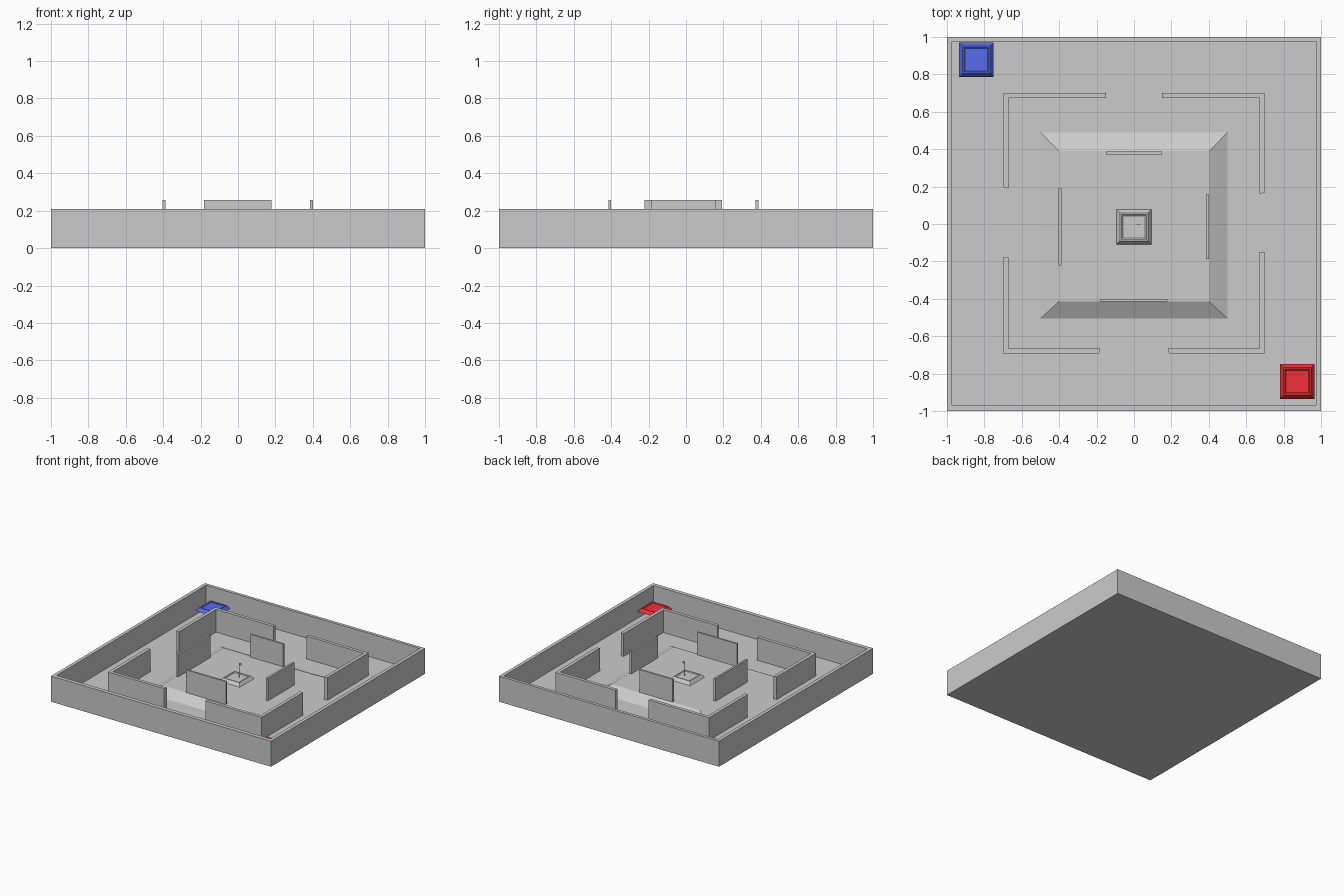
import bpy, bmesh

if "Cube" in bpy.data.objects:
    bpy.data.objects.remove(bpy.data.objects["Cube"])


def make_object(name, bm, mat=None):
    bmesh.ops.recalc_face_normals(bm, faces=bm.faces)
    mesh = bpy.data.meshes.new(name)
    bm.to_mesh(mesh)
    bm.free()
    obj = bpy.data.objects.new(name, mesh)
    bpy.context.collection.objects.link(obj)
    if mat:
        mesh.materials.append(mat)
    return obj


def material(name, rgb):
    m = bpy.data.materials.new(name)
    m.diffuse_color = (*rgb, 1)
    m.use_nodes = True
    m.node_tree.nodes["Principled BSDF"].inputs["Base Color"].default_value = m.diffuse_color
    return m


def rect_loft(name, rings, mat=None):
    """Closed solid lofted through rectangles (x0, x1, y0, y1, z)."""
    bm = bmesh.new()
    loops = [[bm.verts.new(p) for p in ((a, c, z), (b, c, z), (b, d, z), (a, d, z))]
             for a, b, c, d, z in rings]
    for lo, hi in zip(loops, loops[1:]):
        for i in range(4):
            j = (i + 1) % 4
            bm.faces.new((lo[i], lo[j], hi[j], hi[i]))
    bm.faces.new(loops[0][::-1])
    bm.faces.new(loops[-1])
    return make_object(name, bm, mat)


def box(name, x0, x1, y0, y1, z0, z1, mat=None):
    return rect_loft(name, [(x0, x1, y0, y1, z0), (x0, x1, y0, y1, z1)], mat)


def extrude_plan(name, pts, z0, z1):
    bm = bmesh.new()
    face = bm.faces.new([bm.verts.new((x, y, z0)) for x, y in pts])
    ext = bmesh.ops.extrude_face_region(bm, geom=[face], use_keep_orig=True)
    top = [v for v in ext["geom"] if isinstance(v, bmesh.types.BMVert)]
    bmesh.ops.translate(bm, verts=top, vec=(0, 0, z1 - z0))
    return make_object(name, bm)


def pad(name, cx, cy, z, mat=None):
    """Low tapered pad with a shallow recess in its top."""
    profile = [(0.093, 0), (0.074, 0.026), (0.066, 0.026), (0.060, 0.021)]
    return rect_loft(name, [(cx - r, cx + r, cy - r, cy + r, z + h) for r, h in profile], mat)


FLOOR, DECK, WALL_TOP, INNER_TOP = 0.02, 0.07, 0.207, 0.256
blue = material("blue", (0.10, 0.15, 0.85))
red = material("red", (0.90, 0.03, 0.04))
olive = material("olive", (0.55, 0.5, 0.05))

# Outer wall and floor as one tray
rect_loft("arena_tray", [
    (-1, 1, -1, 1, 0), (-1, 1, -1, 1, 0.21),
    (-0.972, 0.972, -0.967, 0.975, 0.21), (-0.972, 0.972, -0.967, 0.975, FLOOR)])

# Raised middle platform with sloped sides
rect_loft("platform", [(-0.5, 0.5, -0.505, 0.49, FLOOR - 0.005),
                       (-0.5, 0.5, -0.505, 0.49, FLOOR),
                       (-0.402, 0.402, -0.415, 0.39, DECK)])

# Four L-shaped corner walls with slightly slanted ends
T, S = 0.027, 0.007
for name, sx, sy, gap_x, gap_y in (
        ("front_left", -1, -1, 0.18, 0.18), ("front_right", 1, -1, 0.18, 0.15),
        ("back_left", -1, 1, 0.15, 0.19), ("back_right", 1, 1, 0.15, 0.16)):
    X, Y = 0.698 * sx, (0.70 if sy > 0 else -0.692)
    gx, gy = gap_x * sx, gap_y * sy
    extrude_plan("corner_wall_" + name, [
        (gx + S * sx * (sy < 0), Y), (X, Y), (X, gy + S * sy * (sy > 0)),
        (X - T * sx, gy), (X - T * sx, Y - T * sy), (gx, Y - T * sy)],
        FLOOR - 0.005, WALL_TOP)

# Four inner walls on the platform edges
for name, x0, x1, y0, y1 in (
        ("back", -0.15, 0.15, 0.372, 0.388), ("front", -0.182, 0.18, -0.415, -0.4),
        ("left", -0.403, -0.387, -0.223, 0.193), ("right", 0.386, 0.402, -0.187, 0.157)):
    box("inner_wall_" + name, x0, x1, y0, y1, DECK - 0.01, INNER_TOP)

# Centre pedestal and two coloured base pads
pad("pedestal", 0, -0.016, DECK)
pad("blue_pad", -0.843, 0.878, 0.08, blue)
pad("red_pad", 0.873, -0.842, 0.08, red)

# Small flag on the pedestal
bpy.ops.mesh.primitive_cylinder_add(vertices=8, radius=0.002, depth=0.12,
                                    location=(0.016, -0.004, 0.15))
bpy.context.object.name = "flag_pole"
box("flag", 0.016, 0.034, -0.005, -0.003, 0.193, 0.21, olive)
